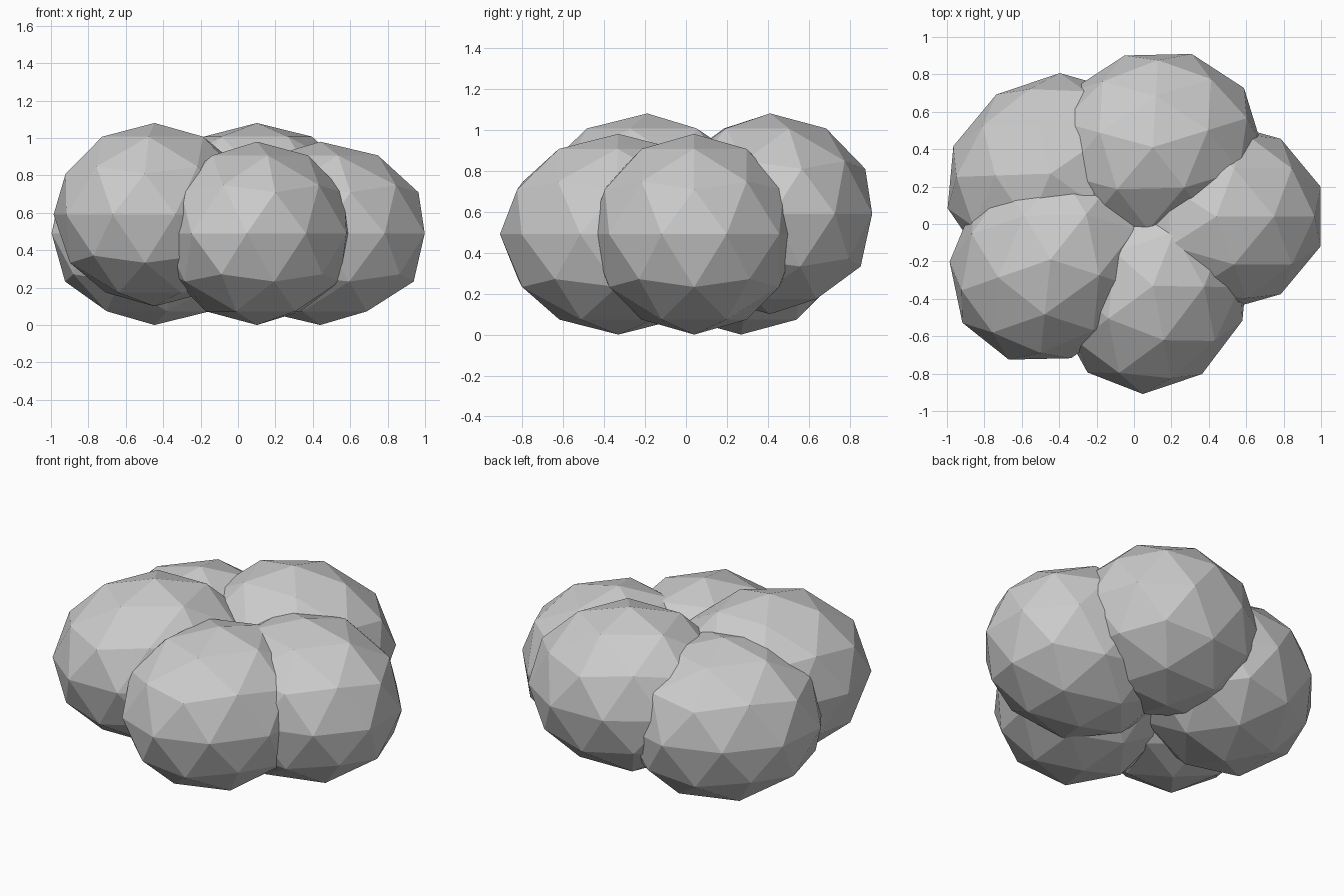
import bpy
from math import cos, sin, pi

cube = bpy.data.objects.get("Cube")
if cube:
    bpy.data.objects.remove(cube, do_unlink=True)

# Single grey material
grey = bpy.data.materials.new("light_grey")
grey.use_nodes = True
colour = (0.6, 0.6, 0.6, 1)
grey.diffuse_color = colour
grey.node_tree.nodes["Principled BSDF"].inputs["Base Color"].default_value = colour

# Five overlapping faceted lobes on an oval ring, alternating in height
names = ["left_lobe", "back_lobe", "back_right_lobe", "front_right_lobe", "front_lobe"]
for i, name in enumerate(names):
    angle = i * 2 * pi / len(names)
    centre = (-0.05 + 0.49 * cos(angle), 0.04 + 0.39 * sin(angle), 0.49 + 0.1 * (i % 2))
    bpy.ops.mesh.primitive_ico_sphere_add(
        subdivisions=2, radius=1, location=centre, rotation=(0, 0, 0.3 * i))
    lobe = bpy.context.object
    lobe.name = name
    lobe.scale = (0.587, 0.513, 0.49)
    lobe.data.materials.append(grey)
